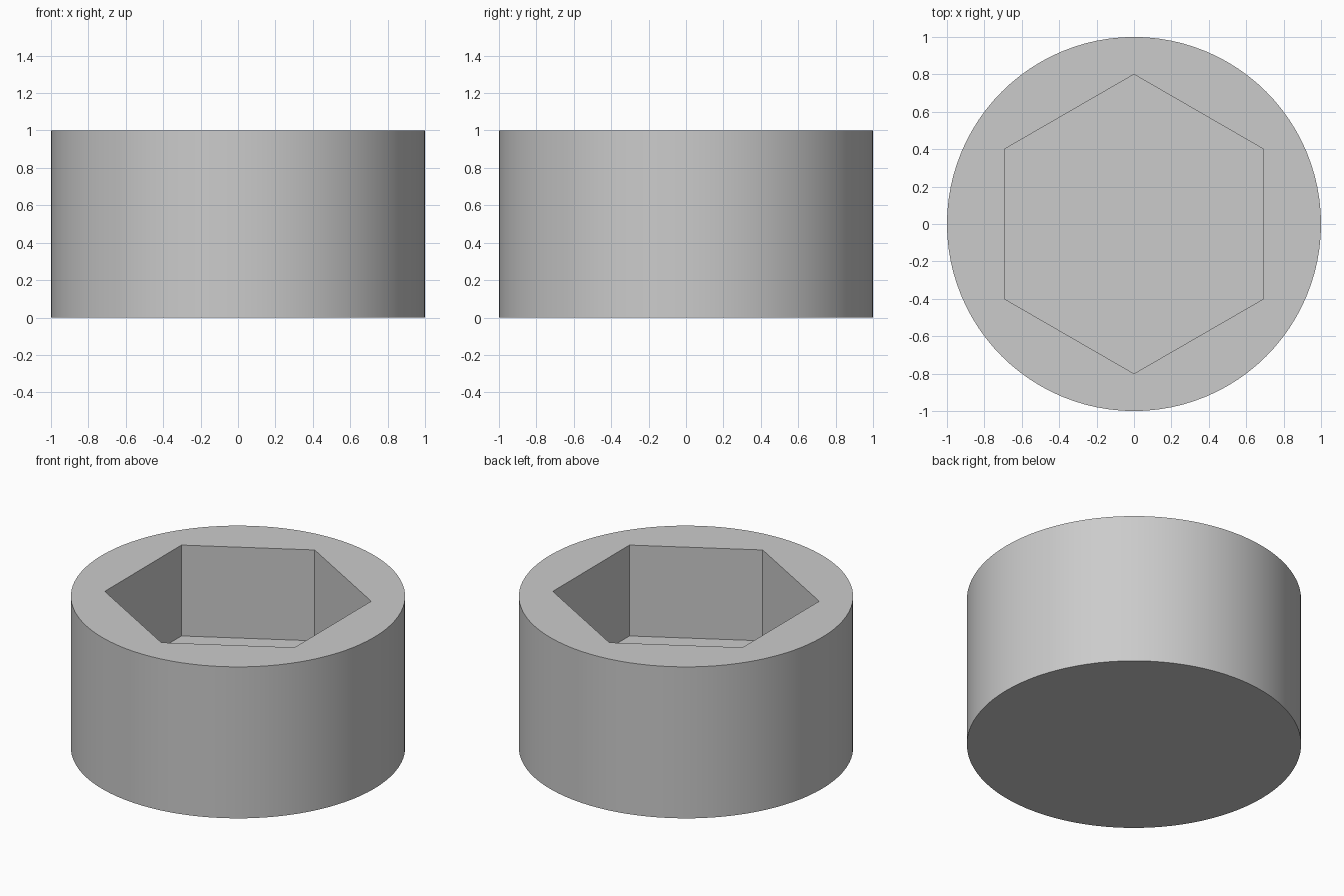
import bpy
import math

if "Cube" in bpy.data.objects:
    bpy.data.objects.remove(bpy.data.objects["Cube"], do_unlink=True)

RADIUS, HEIGHT = 1.0, 1.0
HEX_RADIUS, FLOOR = 0.8, 0.4

grey = bpy.data.materials.new("plain grey")
grey.use_nodes = True
colour = (0.6, 0.6, 0.6, 1)
grey.diffuse_color = colour
grey.node_tree.nodes["Principled BSDF"].inputs["Base Color"].default_value = colour


def prism(name, sides, radius, bottom, top):
    """Upright prism with a corner on the +y axis."""
    bpy.ops.mesh.primitive_cylinder_add(
        vertices=sides, radius=radius, depth=top - bottom,
        location=(0, 0, (top + bottom) / 2))
    obj = bpy.context.object
    obj.name = name
    obj.data.materials.append(grey)
    return obj


# Hexagonal pocket cutter, reaching above the rim
cutter = prism("hex_pocket_cutter", 6, HEX_RADIUS, FLOOR, HEIGHT + 0.2)
cutter.hide_render = True

# Round body with the blind hexagonal pocket
body = prism("round_socket_body", 96, RADIUS, 0, HEIGHT)
cut = body.modifiers.new("hex pocket", 'BOOLEAN')
cut.operation = 'DIFFERENCE'
cut.solver = 'EXACT'
cut.object = cutter
bpy.ops.object.modifier_apply(modifier=cut.name)
bpy.data.objects.remove(cutter, do_unlink=True)

# Smooth round wall, crisp rims and pocket corners
bpy.ops.object.shade_smooth_by_angle(angle=math.radians(30))
